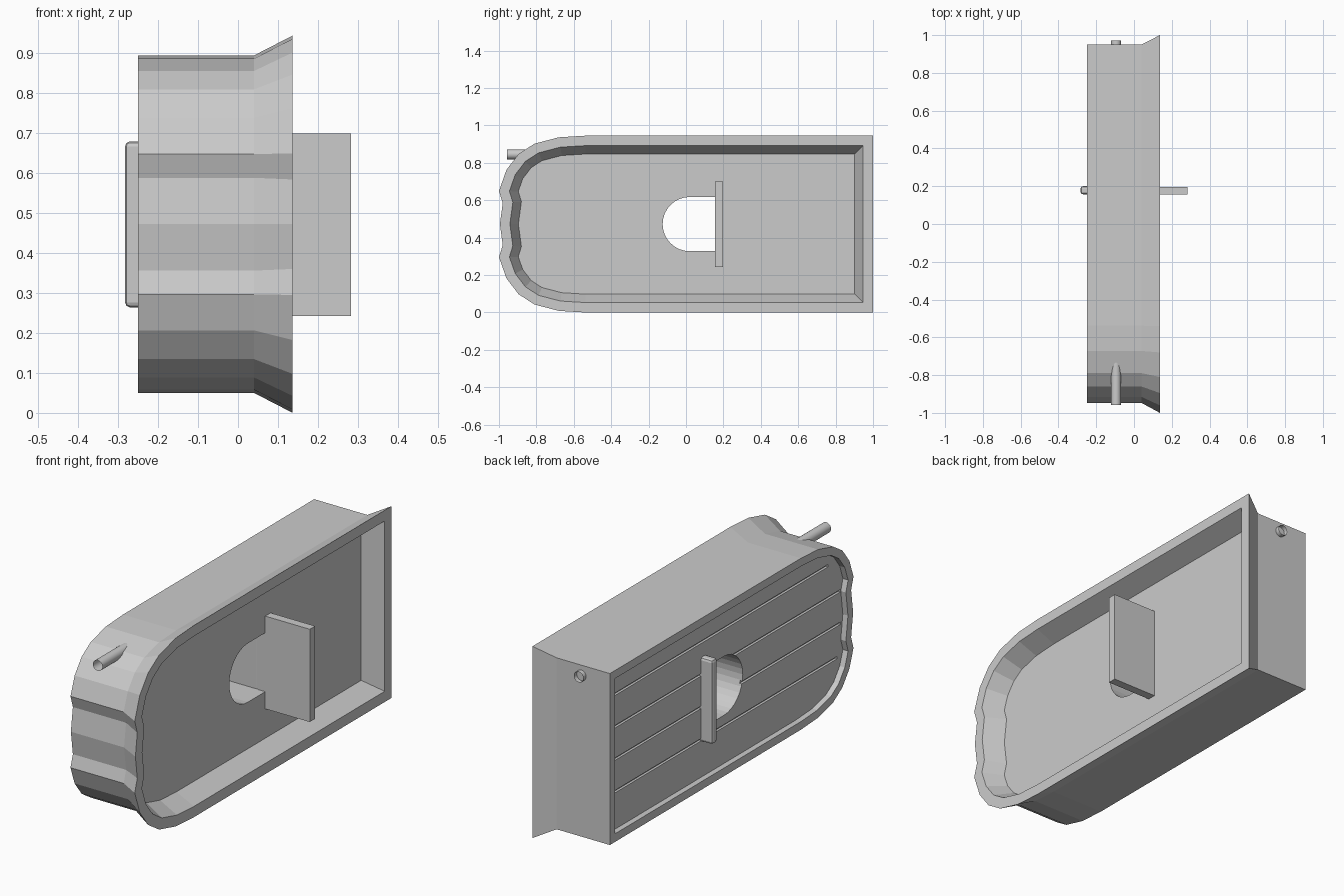
import bpy, bmesh, math
from mathutils import Vector

if "Cube" in bpy.data.objects:
    bpy.data.objects.remove(bpy.data.objects["Cube"])

ZC = 0.4725
# Half outline of the flange: (y, height above the centre line)
HALF = [(-0.995, 0), (-0.98, 0.112), (-1.0, 0.177), (-0.96, 0.29), (-0.895, 0.375),
        (-0.81, 0.43), (-0.68, 0.464), (-0.54, 0.4725), (1.0, 0.4725)]
OUTLINE = HALF + [(y, -h) for y, h in reversed(HALF[1:])]


def inset(points, d):
    """Mitred inward offset of a clockwise outline."""
    out, n = [], len(points)
    for i in range(n):
        p0, p, p1 = (Vector(points[j % n]) for j in (i - 1, i, i + 1))
        a, b = (p - p0).normalized(), (p1 - p).normalized()
        na, nb = Vector((a.y, -a.x)), Vector((b.y, -b.x))
        m = (na + nb).normalized()
        out.append(p + m * d / m.dot(na))
    return out


def finish(bm, name):
    bmesh.ops.recalc_face_normals(bm, faces=bm.faces)
    me = bpy.data.meshes.new(name)
    bm.to_mesh(me)
    bm.free()
    ob = bpy.data.objects.new(name, me)
    bpy.context.collection.objects.link(ob)
    return ob


def loft(name, sections):
    """Solid through a list of (x, yz outline) sections, capped at both ends."""
    bm = bmesh.new()
    rings = [[bm.verts.new((x, p[0], p[1] + ZC)) for p in pts] for x, pts in sections]
    for r, s in zip(rings, rings[1:]):
        for i in range(len(r)):
            j = (i + 1) % len(r)
            bm.faces.new((r[i], r[j], s[j], s[i]))
    bm.faces.new(rings[0])
    bm.faces.new(rings[-1])
    return finish(bm, name)


def box(name, x, y, z):
    bm = bmesh.new()
    bmesh.ops.create_cube(bm, size=1)
    for v in bm.verts:
        v.co = [(lo + hi) / 2 + c * (hi - lo) for c, (lo, hi) in zip(v.co, (x, y, z))]
    return finish(bm, name)


def cut(ob, cutter):
    cutter.hide_render = True
    cutter.hide_set(True)
    m = ob.modifiers.new(cutter.name, 'BOOLEAN')
    m.operation, m.solver, m.object = 'DIFFERENCE', 'EXACT', cutter


# Flared body with a recess on each side
BACK = -0.222
body = loft("body", [(x, inset(OUTLINE, d)) for x, d in (
    (BACK, 0.09), (-0.25, 0.09), (-0.25, 0.05), (0.04, 0.05),
    (0.137, 0.0), (0.137, 0.053), (0.04, 0.098))])

# D-shaped through hole
arc = [(0.02 - 0.145 * math.sin(math.pi * i / 16), 0.145 * math.cos(math.pi * i / 16))
       for i in range(17)]
dee = [(0.158, 0.145)] + arc + [(0.158, -0.145)]
cut(body, loft("hole_cutter", [(-0.4, dee), (0.4, dee)]))

# Plank grooves on the back panel
for i, y0 in enumerate((-0.86, -0.885, -0.885, -0.79)):
    z = 0.275 + 0.16 * i
    cut(body, box(f"groove_cutter_{i}", (BACK - 0.005, BACK + 0.012), (y0, 0.9),
                  (z - 0.006, z + 0.006)))

# Plate on the open side and its rounded end on the back
box("front_plate", (0.0, 0.283), (0.155, 0.197), (0.243, 0.70))
back_plate = box("back_plate", (-0.283, 0.0), (0.157, 0.2), (0.264, 0.68))
bev = back_plate.modifiers.new("bevel", 'BEVEL')
bev.width, bev.segments = 0.013, 2

# Open tube running lengthwise, showing at both ends
bpy.ops.mesh.primitive_cylinder_add(vertices=20, radius=0.026, depth=1.929,
                                    end_fill_type='NOTHING', location=(-0.095, 0.0075, 0.845),
                                    rotation=(math.pi / 2, 0, 0))
tube = bpy.context.object
tube.name = "hinge_tube"
bpy.ops.object.shade_smooth_by_angle(angle=math.radians(30))
